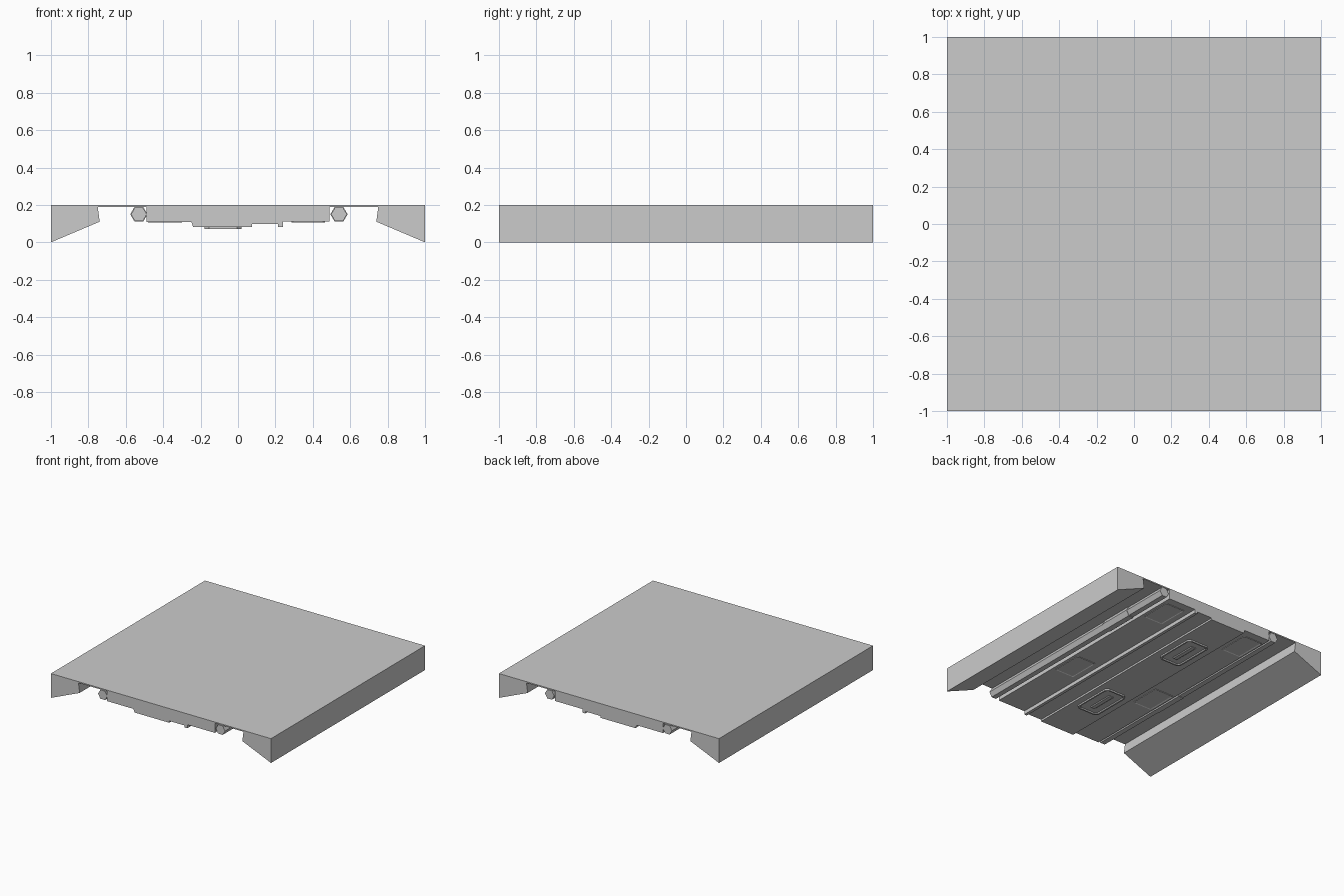
import bpy, bmesh, math

if "Cube" in bpy.data.objects:
    bpy.data.objects.remove(bpy.data.objects["Cube"])


def finish(bm, name):
    bmesh.ops.recalc_face_normals(bm, faces=bm.faces)
    me = bpy.data.meshes.new(name)
    bm.to_mesh(me)
    bm.free()
    ob = bpy.data.objects.new(name, me)
    bpy.context.collection.objects.link(ob)
    return ob


def extrude_y(name, profile, y0, y1):
    """Sweep an (x, z) outline along y."""
    bm = bmesh.new()
    face = bm.faces.new([bm.verts.new((x, y0, z)) for x, z in profile])
    out = bmesh.ops.extrude_face_region(bm, geom=[face])["geom"]
    verts = [g for g in out if isinstance(g, bmesh.types.BMVert)]
    bmesh.ops.translate(bm, verts=verts, vec=(0, y1 - y0, 0))
    return finish(bm, name)


def hexagon(cx, cz, r):
    return [(cx + r * math.cos(i * math.pi / 3), cz + r * math.sin(i * math.pi / 3))
            for i in range(6)]


def panel(name, cx, cy, w, l, z, depth, rim, recess, corner):
    """Plate hanging below z, with clipped corners and a recessed middle."""
    bm = bmesh.new()
    x, y, c = w / 2, l / 2, corner
    pts = [(-x + c, -y), (x - c, -y), (x, -y + c), (x, y - c),
           (x - c, y), (-x + c, y), (-x, y - c), (-x, -y + c)]
    face = bm.faces.new([bm.verts.new((cx + a, cy + b, z + 0.002)) for a, b in pts])
    out = bmesh.ops.extrude_face_region(bm, geom=[face])["geom"]
    low = [g for g in out if isinstance(g, bmesh.types.BMFace)][0]
    bmesh.ops.translate(bm, verts=low.verts, vec=(0, 0, -depth - 0.002))
    bmesh.ops.inset_region(bm, faces=[low], thickness=rim, use_even_offset=True)
    bmesh.ops.inset_region(bm, faces=[low], thickness=0.006, use_even_offset=True)
    bmesh.ops.translate(bm, verts=low.verts, vec=(0, 0, recess))
    return finish(bm, name)


# Deck: flat top, wedge-shaped side skirts and stepped underbody in one section
deck = [(-1, 0.2), (-1, 0), (-0.74, 0.11), (-0.74, 0.11 + 0.005), (-0.75, 0.19),
        (-0.49, 0.19), (-0.49, 0.11), (-0.25, 0.11), (-0.24, 0.083),
        (0.075, 0.083), (0.075, 0.098), (0.215, 0.098), (0.215, 0.082),
        (0.24, 0.082), (0.24, 0.111), (0.49, 0.111), (0.49, 0.19),
        (0.75, 0.19), (0.74, 0.115), (0.74, 0.11), (1, 0), (1, 0.2)]
extrude_y("deck", deck, -1, 1)

# Hexagonal pipes with a collar on each
for side, cx, cy in (("left", -0.53, -0.22), ("right", 0.54, 0.47)):
    extrude_y(side + "_pipe", hexagon(cx, 0.15, 0.042), -1, 1)
    extrude_y(side + "_pipe_collar", hexagon(cx, 0.15, 0.046), cy - 0.14, cy + 0.14)

# Thin access hatches on the outer underbody
for side, cx, z in (("left", -0.39, 0.11), ("right", 0.375, 0.111)):
    for end, cy in (("back", 0.8), ("front", -0.24)):
        panel(f"{side}_{end}_hatch", cx, cy, 0.18, 0.27, z, 0.004, 0.008, 0.003, 0.01)

# Thicker central hatches with a grip bar in the recess
for end, cy in (("back", 0.49), ("front", -0.475)):
    panel(end + "_center_hatch", -0.08, cy, 0.2, 0.36, 0.083, 0.012, 0.012, 0.008, 0.025)
    grip = [(-0.11, 0.08), (-0.1, 0.073), (-0.07, 0.073), (-0.06, 0.08)]
    extrude_y(end + "_hatch_grip", grip, cy - 0.11, cy + 0.11)
